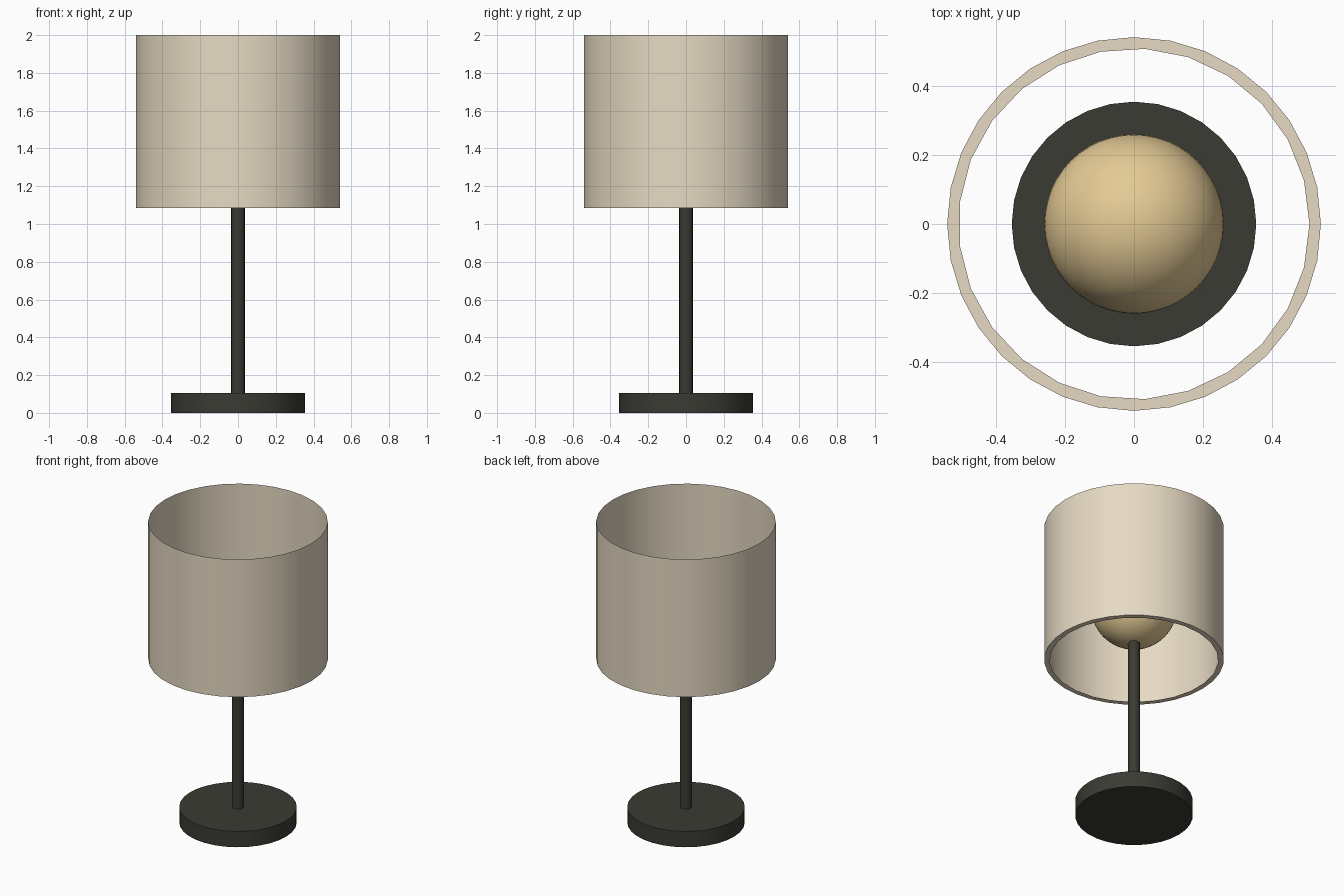
import bpy, bmesh, math

default = bpy.data.objects.get("Cube")
if default:
    bpy.data.objects.remove(default, do_unlink=True)


def material(name, rgb):
    mat = bpy.data.materials.new(name)
    mat.use_nodes = True
    colour = (*rgb, 1.0)
    mat.diffuse_color = colour
    mat.node_tree.nodes["Principled BSDF"].inputs["Base Color"].default_value = colour
    return mat


def finish(obj, name, mat):
    obj.name = name
    obj.data.name = name
    obj.data.materials.append(mat)
    bpy.ops.object.select_all(action="DESELECT")
    obj.select_set(True)
    bpy.context.view_layer.objects.active = obj
    bpy.ops.object.shade_smooth_by_angle(angle=math.radians(35))


def cylinder(name, radius, bottom, top, sides, mat, caps="NGON"):
    bpy.ops.mesh.primitive_cylinder_add(
        vertices=sides, radius=radius, depth=top - bottom, end_fill_type=caps,
        location=(0, 0, (bottom + top) / 2))
    finish(bpy.context.object, name, mat)


def circle(bm, radius, z, sides):
    """Closed loop of edges starting on the x axis."""
    verts = [bm.verts.new((radius * math.cos(math.tau * i / sides),
                           radius * math.sin(math.tau * i / sides), z))
             for i in range(sides)]
    return [bm.edges.new((verts[i - 1], verts[i])) for i in range(sides)]


fabric = material("linen fabric", (0.79, 0.70, 0.545))
metal = material("dark metal", (0.043, 0.043, 0.034))
glow = material("warm bulb", (0.78, 0.595, 0.3))

# Base and stem
cylinder("base", 0.354, 0, 0.105, 32, metal)
cylinder("stem", 0.036, 0.1, 1.25, 16, metal)

# Bulb
bpy.ops.mesh.primitive_uv_sphere_add(segments=48, ring_count=24, radius=0.26,
                                     location=(0, 0, 1.455))
finish(bpy.context.object, "bulb", glow)

# Thin drum shade, open at both ends
cylinder("shade", 0.541, 1.085, 2.0, 32, fabric, caps="NOTHING")

# Flat lip around the lower opening of the shade
bm = bmesh.new()
lip_edges = circle(bm, 0.541, 1.085, 32) + circle(bm, 0.508, 1.085, 25)
bmesh.ops.triangle_fill(bm, edges=lip_edges, use_beauty=True, normal=(0, 0, -1))
mesh = bpy.data.meshes.new("shade_lip")
bm.to_mesh(mesh)
bm.free()
lip = bpy.data.objects.new("shade_lip", mesh)
bpy.context.collection.objects.link(lip)
finish(lip, "shade_lip", fabric)
